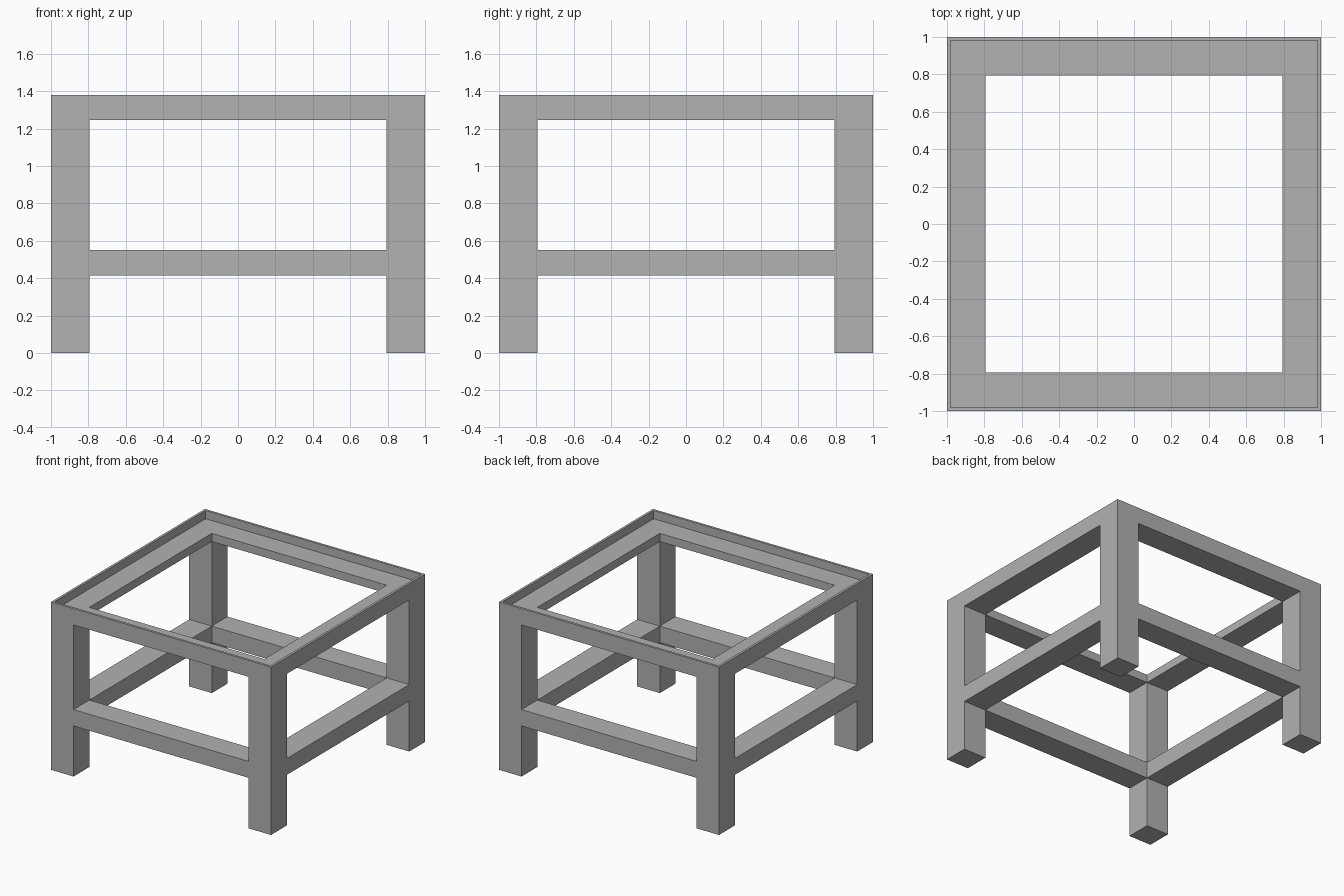
import bpy, bmesh

if "Cube" in bpy.data.objects:
    bpy.data.objects.remove(bpy.data.objects["Cube"])

OUTER, INNER, LIP = 1.0, 0.795, 0.98
HEIGHT, LEDGE, FRAME_BOTTOM = 1.38, 1.312, 1.245
RAIL_LOW, RAIL_HIGH = 0.415, 0.55
CORNERS = ((1, 1), (-1, 1), (-1, -1), (1, -1))

grey = bpy.data.materials.new("plain_grey")
grey.use_nodes = True
colour = (0.445, 0.445, 0.445, 1)
grey.diffuse_color = colour
grey.node_tree.nodes["Principled BSDF"].inputs["Base Color"].default_value = colour


def finish(name, bm):
    bmesh.ops.recalc_face_normals(bm, faces=bm.faces)
    mesh = bpy.data.meshes.new(name)
    bm.to_mesh(mesh)
    bm.free()
    mesh.materials.append(grey)
    obj = bpy.data.objects.new(name, mesh)
    bpy.context.collection.objects.link(obj)


def box(name, low, high):
    bm = bmesh.new()
    bmesh.ops.create_cube(bm, size=1)
    for v in bm.verts:
        v.co = [a + (c + 0.5) * (b - a) for a, b, c in zip(low, high, v.co)]
    finish(name, bm)


def square_ring(name, profile):
    """Carry a closed (radius, height) profile round a square with mitred corners."""
    bm = bmesh.new()
    loops = [[bm.verts.new((sx * r, sy * r, z)) for r, z in profile] for sx, sy in CORNERS]
    n = len(profile)
    for i, loop in enumerate(loops):
        following = loops[(i + 1) % len(loops)]
        for j in range(n):
            k = (j + 1) % n
            bm.faces.new((loop[j], following[j], following[k], loop[k]))
    finish(name, bm)


# Top frame with a thin raised lip around a recessed ledge
square_ring("top_frame", [
    (OUTER, FRAME_BOTTOM), (OUTER, HEIGHT), (LIP, HEIGHT),
    (LIP, LEDGE), (INNER, LEDGE), (INNER, FRAME_BOTTOM)])

# Four square legs under the frame corners
for sx, sy in CORNERS:
    xs, ys = sorted((sx * INNER, sx * OUTER)), sorted((sy * INNER, sy * OUTER))
    name = ("front" if sy < 0 else "back") + ("_left" if sx > 0 else "_right") + "_leg"
    box(name, (xs[0], ys[0], 0), (xs[1], ys[1], FRAME_BOTTOM))

# Lower rails set flush between the legs
for s, end, side in ((-1, "front", "right"), (1, "back", "left")):
    a, b = sorted((s * INNER, s * OUTER))
    box(end + "_rail", (-INNER, a, RAIL_LOW), (INNER, b, RAIL_HIGH))
    box(side + "_rail", (a, -INNER, RAIL_LOW), (b, INNER, RAIL_HIGH))
